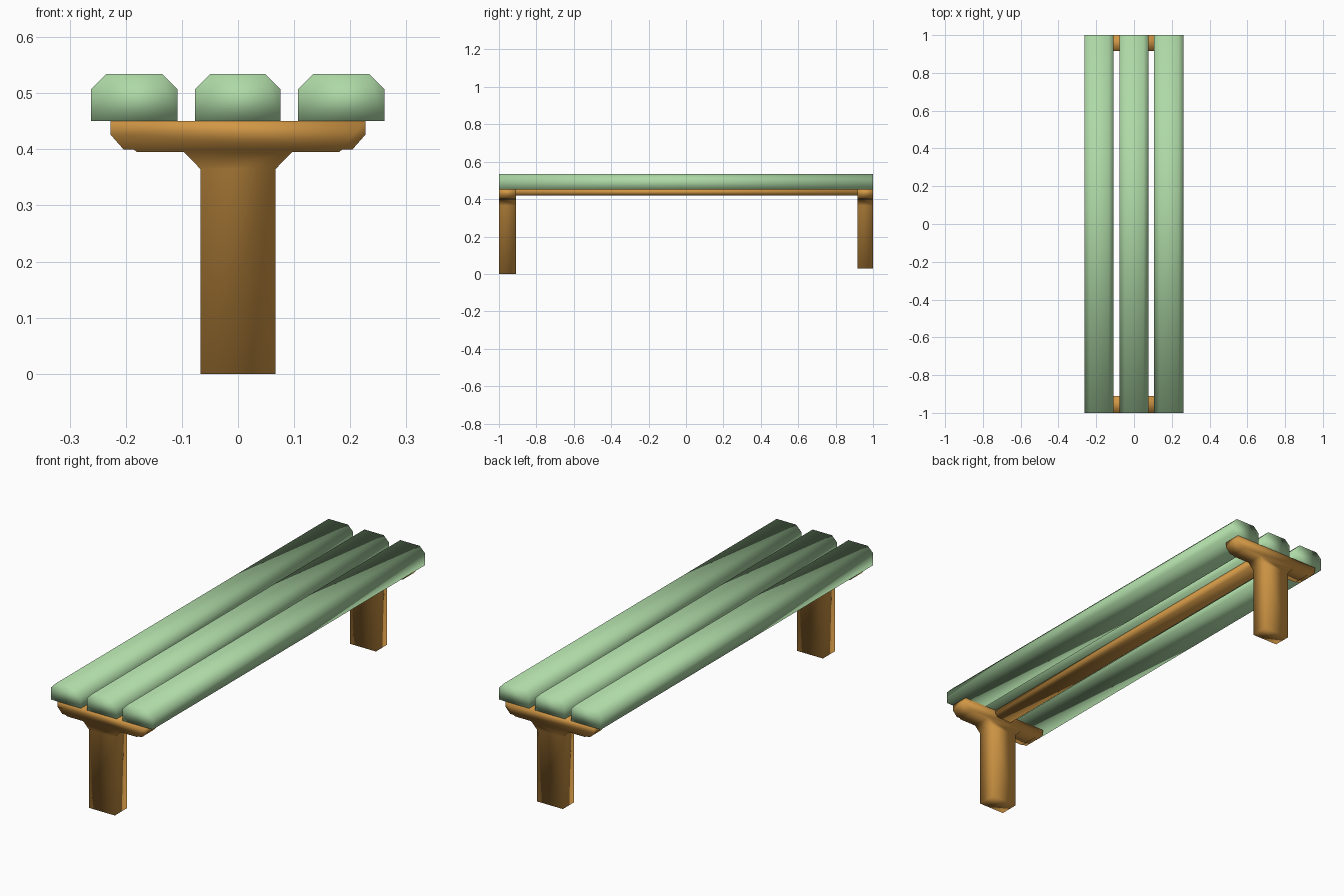
import bpy, bmesh

if "Cube" in bpy.data.objects:
    bpy.data.objects.remove(bpy.data.objects["Cube"])


def material(name, color):
    m = bpy.data.materials.new(name)
    m.diffuse_color = (*color, 1.0)
    m.use_nodes = True
    m.node_tree.nodes["Principled BSDF"].inputs["Base Color"].default_value = m.diffuse_color
    return m


green = material("pale green", (0.42, 0.69, 0.38))
wood = material("orange brown", (0.64, 0.31, 0.06))


def extrude_profile(name, profile, y0, y1, mat):
    """Closed x-z outline swept along y, smooth shaded all round."""
    bm = bmesh.new()
    face = bm.faces.new([bm.verts.new((x, y0, z)) for x, z in profile])
    ext = bmesh.ops.extrude_face_region(bm, geom=[face])["geom"]
    for v in ext:
        if isinstance(v, bmesh.types.BMVert):
            v.co.y = y1
    bmesh.ops.recalc_face_normals(bm, faces=bm.faces[:])
    for f in bm.faces:
        f.smooth = True
    me = bpy.data.meshes.new(name)
    bm.to_mesh(me)
    bm.free()
    me.materials.append(mat)
    ob = bpy.data.objects.new(name, me)
    bpy.context.collection.objects.link(ob)
    return ob


# Three seat planks with chamfered top edges
c = 0.027
for name, x0, x1 in (("left_plank", -0.262, -0.108),
                     ("middle_plank", -0.077, 0.076),
                     ("right_plank", 0.107, 0.261)):
    outline = [(x0, 0.451), (x1, 0.451), (x1, 0.507), (x1 - c, 0.534),
               (x0 + c, 0.534), (x0, 0.507)]
    extrude_profile(name, outline, -1.0, 1.0, green)


# T-shaped end legs: post flaring into a chamfered cross arm
def leg(name, bottom, y0, y1):
    half = [(0.067, bottom), (0.067, 0.365), (0.096, 0.395), (0.18, 0.395),
            (0.186, 0.40), (0.204, 0.40), (0.227, 0.426), (0.227, 0.451)]
    outline = half + [(-x, z) for x, z in reversed(half)]
    extrude_profile(name, outline, y0, y1, wood)


leg("front_leg", 0.0, -1.0, -0.91)
leg("back_leg", 0.03, 0.917, 1.0)

# Long rail under the middle plank, joining both legs
rail = [(-0.05, 0.451), (-0.05, 0.432), (-0.038, 0.42),
        (0.038, 0.42), (0.05, 0.432), (0.05, 0.451)]
extrude_profile("under_rail", rail, -0.91, 0.917, wood)
